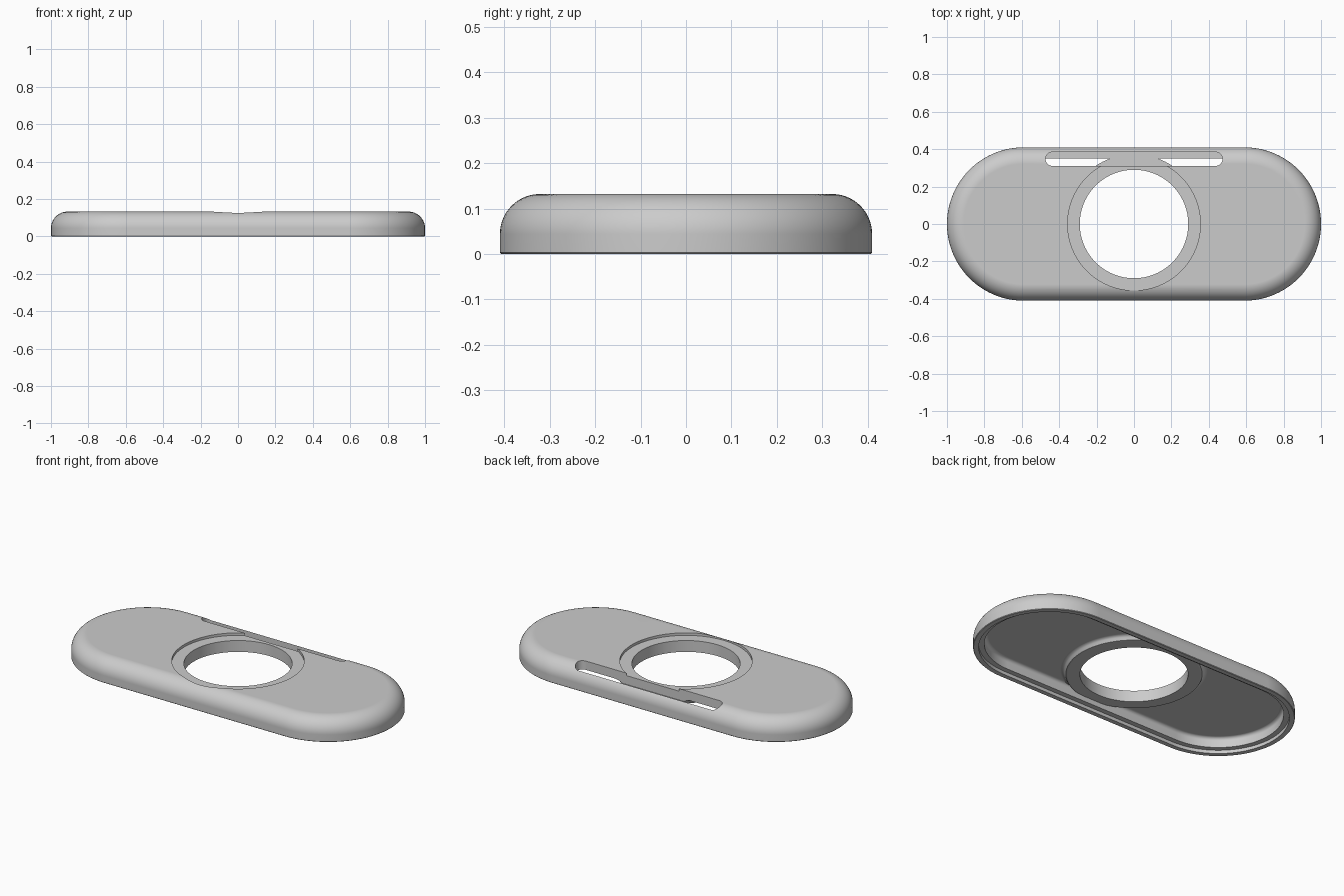
import bpy, bmesh
from math import sin, cos, pi

cube = bpy.data.objects.get("Cube")
if cube:
    bpy.data.objects.remove(cube)

HALF_STRAIGHT, RADIUS, HEIGHT = 0.59, 0.41, 0.132

grey = bpy.data.materials.new("plain grey")
grey.use_nodes = True
colour = (0.6, 0.6, 0.6, 1)
grey.diffuse_color = colour
grey.node_tree.nodes["Principled BSDF"].inputs["Base Color"].default_value = colour


def pill(name, half, profile, y=0.0, steps=48):
    """Stack of pill outlines from (radius, z) pairs; half = 0 gives a round part."""
    bm = bmesh.new()
    loops = []
    for r, z in profile:
        loop = []
        for side in (1, -1):
            count = steps + 1 if half else steps
            for i in range(count):
                a = side * pi / 2 - pi + pi * i / steps + (pi if side < 0 else 0) * 2
                if side > 0:
                    a = -pi / 2 + pi * i / steps
                else:
                    a = pi / 2 + pi * i / steps
                loop.append(bm.verts.new((side * half + r * cos(a), y + r * sin(a), z)))
        loops.append(loop)
    for low, high in zip(loops, loops[1:]):
        for i in range(len(low)):
            j = (i + 1) % len(low)
            bm.faces.new((low[i], low[j], high[j], high[i]))
    bm.faces.new(reversed(loops[0]))
    bm.faces.new(loops[-1])
    bmesh.ops.recalc_face_normals(bm, faces=bm.faces)
    mesh = bpy.data.meshes.new(name)
    bm.to_mesh(mesh)
    bm.free()
    mesh.materials.append(grey)
    obj = bpy.data.objects.new(name, mesh)
    bpy.context.collection.objects.link(obj)
    return obj


def fillet(r, z, size, steps):
    """Quarter round ending at height z on a wall of radius r."""
    return [(r - size + size * cos(pi / 2 * i / steps),
             z - size + size * sin(pi / 2 * i / steps)) for i in range(steps + 1)]


def cut(target, *cutters):
    """Subtract the cutters, bake the result and remove them."""
    for c in cutters:
        mod = target.modifiers.new("cut", 'BOOLEAN')
        mod.operation, mod.solver, mod.object = 'DIFFERENCE', 'EXACT', c
    graph = bpy.context.evaluated_depsgraph_get()
    baked = bpy.data.meshes.new_from_object(target.evaluated_get(graph))
    target.modifiers.clear()
    target.data = baked
    for c in cutters:
        bpy.data.objects.remove(c)


# Rounded outer body
shell = pill("cover_shell", HALF_STRAIGHT,
             [(RADIUS - 0.003, 0), (RADIUS, 0.003)] + fillet(RADIUS, HEIGHT, 0.088, 14))

# Underside hollow, leaving a raised collar around the opening
cavity = pill("cavity", HALF_STRAIGHT, [(0.35, -0.05)] + fillet(0.35, 0.08, 0.02, 6))
collar = pill("collar", 0, [(0.355, 0.05), (0.365, 0.053), (0.37, 0.06), (0.374, 0.068),
                            (0.381, 0.075), (0.395, 0.08), (0.395, 0.12)])
cut(cavity, collar)

# Stepped lip, round opening, shallow ring recess and back slot
lip = pill("lip", HALF_STRAIGHT, [(0.38, -0.05), (0.38, 0.02)])
opening = pill("opening", 0, [(0.29, -0.1), (0.29, 0.3)])
recess = pill("recess", 0, [(0.355, 0.117), (0.355, 0.3)])
slot = pill("slot", 0.435, [(0.0375, 0.065), (0.0375, 0.3)], y=0.3475, steps=16)
cut(shell, cavity, lip, opening, recess, slot)

# Smooth shading with crisp edges
bpy.ops.object.select_all(action='DESELECT')
shell.select_set(True)
bpy.context.view_layer.objects.active = shell
bpy.ops.object.shade_smooth_by_angle(angle=0.5)
weighted = shell.modifiers.new("weighted_normals", 'WEIGHTED_NORMAL')
weighted.keep_sharp = True
